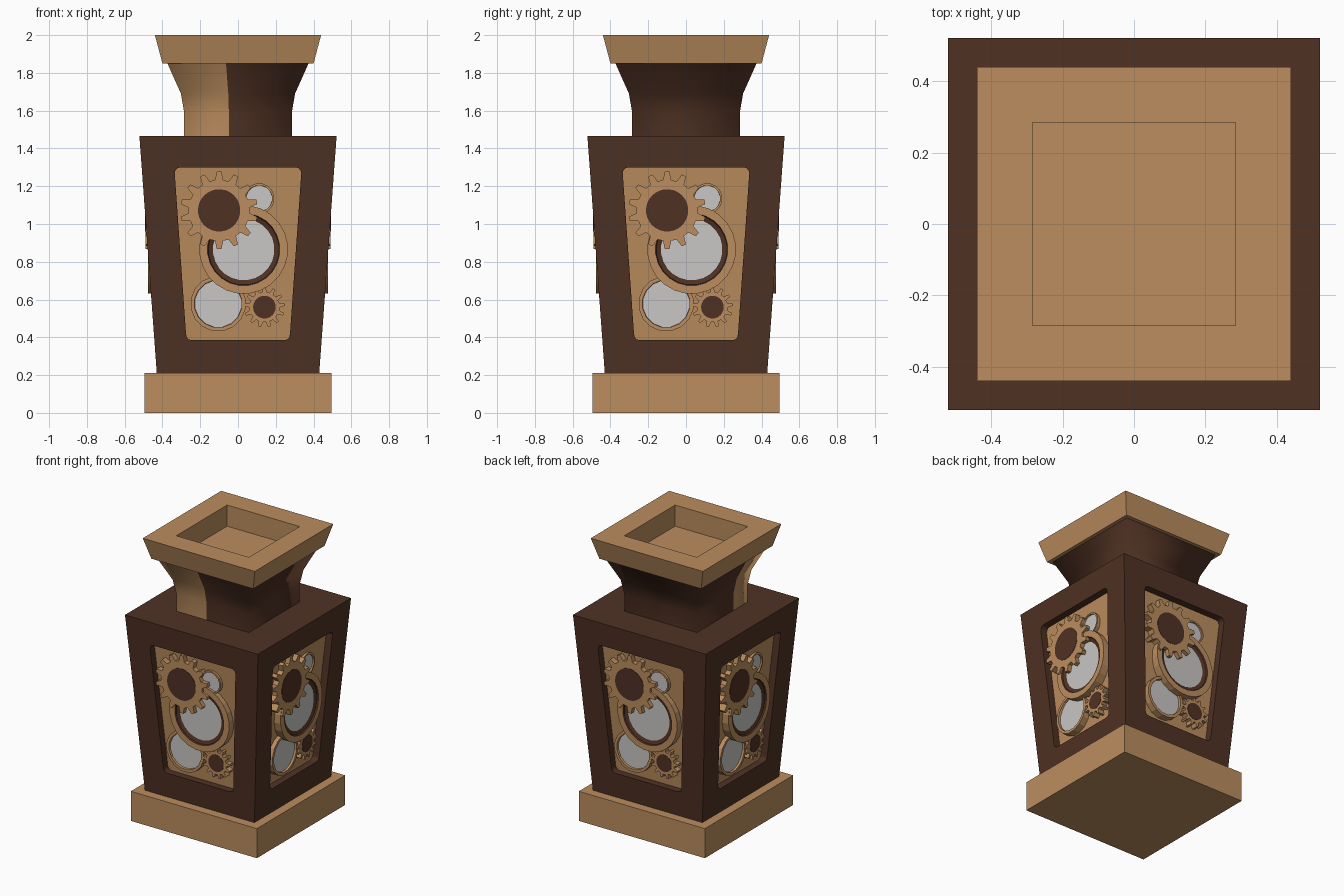
import bpy, bmesh, math

if "Cube" in bpy.data.objects:
    bpy.data.objects.remove(bpy.data.objects["Cube"])


def material(name, rgb):
    m = bpy.data.materials.new(name)
    m.diffuse_color = (*rgb, 1)
    m.use_nodes = True
    m.node_tree.nodes["Principled BSDF"].inputs["Base Color"].default_value = m.diffuse_color
    return m


TAN = material("light wood", (0.497, 0.266, 0.112))
DARK = material("dark wood", (0.078, 0.031, 0.017))
GREY = material("pale glass", (0.58, 0.57, 0.56))
MATS = [TAN, DARK, GREY]


def make_object(name, bm, copies=1, recalc=True, smooth=False):
    """Turn a bmesh into objects, repeated by quarter turns around z."""
    if recalc:
        bmesh.ops.recalc_face_normals(bm, faces=bm.faces)
    me = bpy.data.meshes.new(name)
    for f in bm.faces:
        f.smooth = smooth
    bm.to_mesh(me)
    bm.free()
    for m in MATS:
        me.materials.append(m)
    for k, side in zip(range(copies), ("front", "right", "back", "left")):
        ob = bpy.data.objects.new(name if copies == 1 else side + "_" + name, me)
        ob.rotation_euler.z = k * math.pi / 2
        bpy.context.collection.objects.link(ob)


def loft(bm, loops, mats, caps=(None, None)):
    """Skin closed loops of points, one material per band, optional end caps."""
    rows = [[bm.verts.new(p) for p in loop] for loop in loops]
    n = len(rows[0])
    for a, b, m in zip(rows, rows[1:], mats):
        for i in range(n):
            j = (i + 1) % n
            bm.faces.new((a[i], a[j], b[j], b[i])).material_index = m
    for row, m in zip((rows[0], rows[-1]), caps):
        if m is not None:
            bm.faces.new(row).material_index = m


def square(h, z):
    return [(-h, -h, z), (h, -h, z), (h, h, z), (-h, h, z)]


# Plinth and hollow top rim
bm = bmesh.new()
loft(bm, [square(0.495, 0), square(0.495, 0.21)], [0], (0, 0))
make_object("base", bm)
bm = bmesh.new()
loft(bm, [square(0.40, 1.85), square(0.44, 2.0), square(0.285, 2.0),
          square(0.285, 1.825)], [0, 0, 0], (0, 0))
make_object("top_rim", bm)

# Flared neck, light at its front left corner
around = [(-1, -1), (-0.17, -1), (1, -1), (1, 1), (-1, 1), (-1, -0.45)]
bm = bmesh.new()
loft(bm, [[(x * h, y * h, z) for x, y in around] for h, z in
          ((0.285, 1.45), (0.285, 1.59), (0.302, 1.69), (0.378, 1.86))], [1, 1, 1])
for f in bm.faces:
    c = f.calc_center_median()
    if c.x < -0.1 and c.y < -0.1:
        f.material_index = 0
make_object("neck", bm, smooth=True)

# Tapered body: one framed, recessed panel per side
Z0, Z1, H0, H1 = 0.21, 1.465, 0.43, 0.522


def half(z):
    return H0 + (H1 - H0) * (z - Z0) / (Z1 - Z0)


bm = bmesh.new()
outer = [bm.verts.new((x * half(z), -half(z), z))
         for x, z in ((-1, Z0), (1, Z0), (1, Z1), (-1, Z1))]
groups, R = [], 0.03
for i, (x, z) in enumerate(((-0.275, 0.385), (0.275, 0.385), (0.335, 1.3), (-0.335, 1.3))):
    cx, cz = x - math.copysign(R, x), z + (R if z < 1 else -R)
    group = []
    for j in range(4):
        a = math.pi + (i + j / 3) * math.pi / 2
        pz = cz + R * math.sin(a)
        group.append(bm.verts.new((cx + R * math.cos(a), -half(pz), pz)))
    groups.append(group)
faces = []
for i in range(4):
    n = (i + 1) % 4
    g = groups[i]
    faces += [(outer[i], g[j + 1], g[j]) for j in range(3)]
    faces.append((outer[i], outer[n], groups[n][0], g[3]))
rim = [v for g in groups for v in g]
inner = [bm.verts.new((v.co.x, v.co.y + 0.05, v.co.z)) for v in rim]
for i in range(len(rim)):
    j = (i + 1) % len(rim)
    faces.append((rim[i], rim[j], inner[j], inner[i]))
for f in faces:
    bm.faces.new(f).material_index = 1
bm.faces.new(inner).material_index = 0
bmesh.ops.recalc_face_normals(bm, faces=bm.faces)
panel = max(bm.faces, key=lambda f: len(f.verts))
if panel.normal.y > 0:
    bmesh.ops.reverse_faces(bm, faces=bm.faces)
make_object("body_frame", bm, copies=4, recalc=False)
bm = bmesh.new()
top = bm.faces.new([bm.verts.new(p) for p in square(H1, Z1)])
top.material_index = 1
make_object("body_top", bm, recalc=False)


def circle(cx, cz, r, y, n):
    return [(cx + r * math.cos(2 * math.pi * (i + 0.5) / n), y,
             cz + r * math.sin(2 * math.pi * (i + 0.5) / n)) for i in range(n)]


def gear(name, cx, cz, root, tip, hub, teeth, front, back):
    pts = []
    for t in range(teeth):
        for off, r in ((-0.30, root), (-0.13, tip), (0.13, tip), (0.30, root)):
            a = math.pi / 2 + 2 * math.pi * (t + off) / teeth
            pts.append((cx + r * math.cos(a), cz + r * math.sin(a)))
    bm = bmesh.new()
    loft(bm, [[(x, -d, z) for x, z in pts] for d in (back, front)], [0], (0, 0))
    make_object(name, bm, copies=4)
    bm = bmesh.new()
    loft(bm, [circle(cx, cz, hub, -d, 28) for d in (front - 0.002, front + 0.002)], [1], (1, 1))
    make_object(name + "_hub", bm, copies=4)


def dial(name, cx, cz, profile, mats, n):
    """Round part turned from (radius, depth) pairs and closed by a glass disc."""
    bm = bmesh.new()
    loft(bm, [circle(cx, cz, r, -d, n) for r, d in profile], mats, (0, 2))
    make_object(name, bm, copies=4)


# Gears and dials on every panel
gear("large_gear", -0.10, 1.072, 0.162, 0.205, 0.112, 14, 0.49, 0.435)
gear("small_gear", 0.14, 0.56, 0.08, 0.108, 0.06, 13, 0.445, 0.39)
dial("large_dial", 0.03, 0.865, [(0.235, 0.41), (0.235, 0.477), (0.192, 0.477),
                                 (0.188, 0.468), (0.163, 0.46)], [0, 0, 1, 1], 24)
dial("lower_dial", -0.105, 0.578, [(0.147, 0.39), (0.147, 0.445), (0.127, 0.445),
                                   (0.125, 0.43)], [0, 0, 0], 16)
dial("upper_dial", 0.112, 1.135, [(0.081, 0.43), (0.081, 0.47), (0.07, 0.47),
                                  (0.069, 0.46)], [0, 0, 0], 16)
